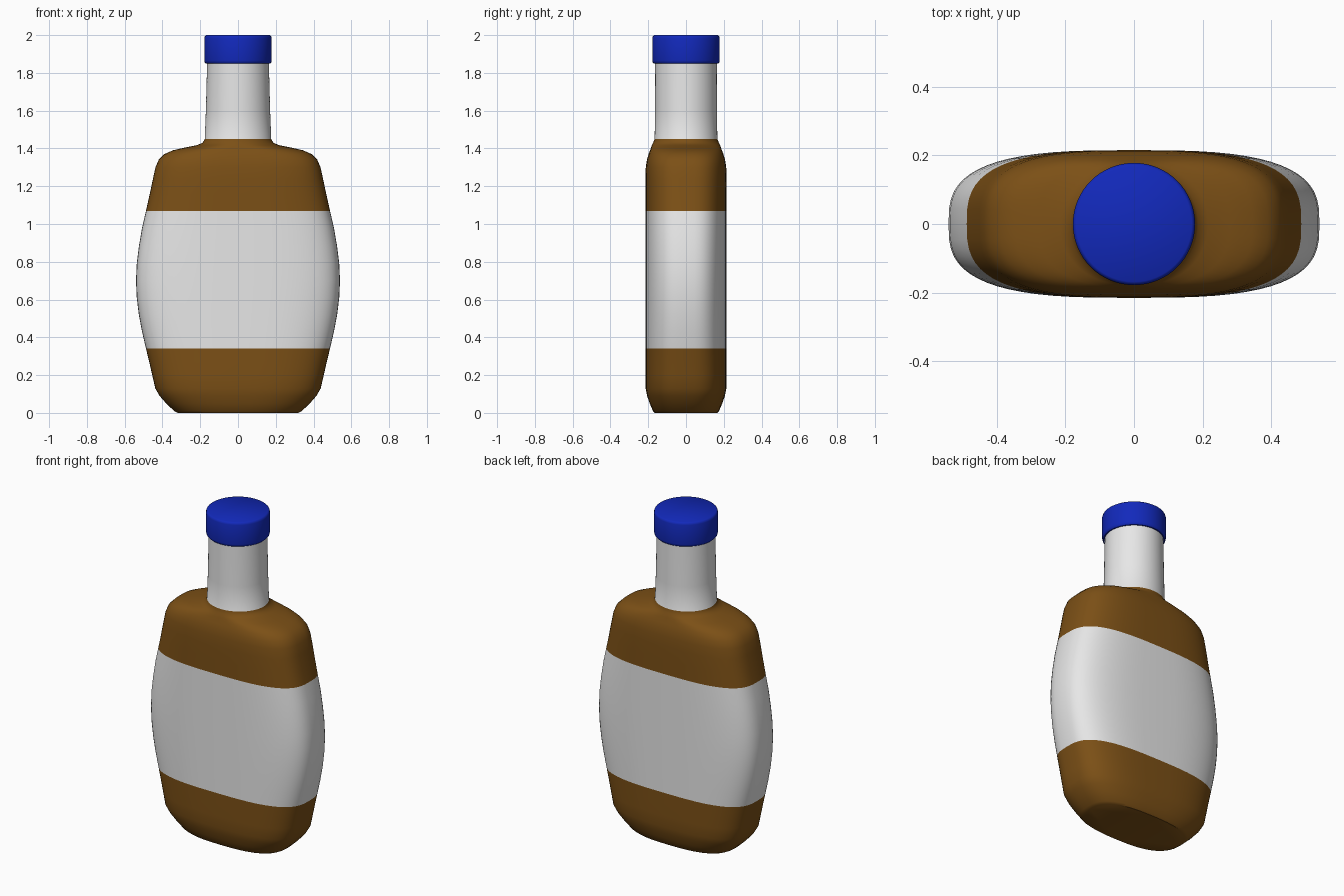
import bpy, bmesh, math

if "Cube" in bpy.data.objects:
    bpy.data.objects.remove(bpy.data.objects["Cube"])

SEG = 64


def material(name, rgb):
    m = bpy.data.materials.new(name)
    m.diffuse_color = (*rgb, 1)
    m.use_nodes = True
    m.node_tree.nodes["Principled BSDF"].inputs["Base Color"].default_value = m.diffuse_color
    return m


brown = material("brown", (0.2, 0.08, 0.008))
white = material("white", (0.8, 0.8, 0.8))
blue = material("blue", (0.006, 0.022, 0.5))


def ring(bm, z, a, b, n):
    """Superellipse loop with half-width a, half-depth b."""
    verts = []
    for i in range(SEG):
        t = 2 * math.pi * i / SEG
        c, s = math.cos(t), math.sin(t)
        x = math.copysign(abs(c) ** (2 / n), c) * a if abs(c) > 1e-9 else 0
        y = math.copysign(abs(s) ** (2 / n), s) * b if abs(s) > 1e-9 else 0
        verts.append(bm.verts.new((x, y, z)))
    return verts


def loft(name, sections, mats, rule):
    bm = bmesh.new()
    loops = [ring(bm, *s) for s in sections]
    for lo, hi in zip(loops, loops[1:]):
        for i in range(SEG):
            j = (i + 1) % SEG
            bm.faces.new((lo[i], lo[j], hi[j], hi[i]))
    bm.faces.new(loops[0][::-1])
    bm.faces.new(loops[-1])
    bm.normal_update()
    for f in bm.faces:
        f.material_index = rule(f.calc_center_median().z)
    me = bpy.data.meshes.new(name)
    bm.to_mesh(me)
    bm.free()
    for m in mats:
        me.materials.append(m)
    ob = bpy.data.objects.new(name, me)
    bpy.context.collection.objects.link(ob)
    bpy.ops.object.select_all(action='DESELECT')
    ob.select_set(True)
    bpy.context.view_layer.objects.active = ob
    bpy.ops.object.shade_smooth_by_angle(angle=math.radians(40))


# Flask body with label band, shoulder and neck: z, half-width, half-depth, squareness
body = [
    (0.0, 0.32, 0.165, 2.7), (0.01, 0.338, 0.175, 2.7),
    (0.05, 0.38, 0.192, 2.8), (0.09, 0.415, 0.206, 2.9),
    (0.13, 0.438, 0.214, 3), (0.2, 0.454, 0.215, 3),
    (0.27, 0.47, 0.215, 3), (0.34, 0.487, 0.215, 3),
    (0.43, 0.508, 0.215, 3), (0.52, 0.525, 0.215, 3),
    (0.61, 0.536, 0.215, 3), (0.7, 0.54, 0.215, 3),
    (0.79, 0.536, 0.215, 3), (0.88, 0.525, 0.215, 3),
    (0.98, 0.508, 0.215, 3), (1.07, 0.487, 0.215, 3),
    (1.16, 0.467, 0.215, 3), (1.24, 0.45, 0.215, 3),
    (1.3, 0.437, 0.213, 3), (1.34, 0.42, 0.207, 3),
    (1.37, 0.39, 0.198, 2.9), (1.39, 0.345, 0.19, 2.8),
    (1.405, 0.28, 0.185, 2.5), (1.418, 0.215, 0.18, 2.2),
    (1.43, 0.187, 0.174, 2.05), (1.45, 0.176, 0.166, 2),
    (1.6, 0.17, 0.164, 2), (1.87, 0.163, 0.163, 2),
]
loft("bottle", body, [brown, white],
     lambda z: 1 if 0.34 < z < 1.07 or z > 1.45 else 0)

# Screw cap with slightly softened rims
cap = [
    (1.85, 0.17, 0.17, 2), (1.856, 0.176, 0.176, 2), (1.866, 0.178, 0.178, 2),
    (1.985, 0.178, 0.178, 2), (1.995, 0.175, 0.175, 2), (2.0, 0.168, 0.168, 2),
]
loft("cap", cap, [blue], lambda z: 0)
